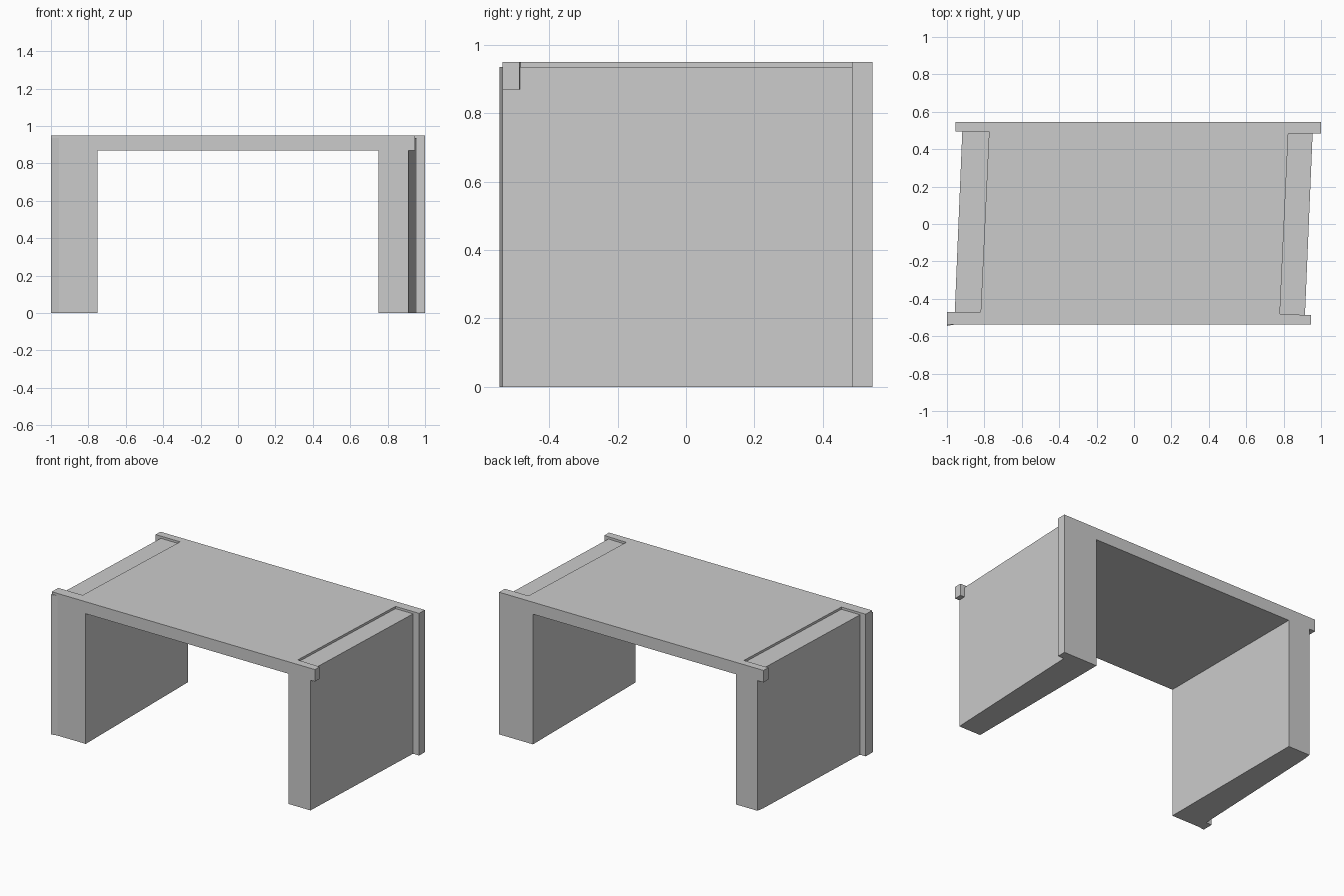
import bpy
import bmesh

if "Cube" in bpy.data.objects:
    bpy.data.objects.remove(bpy.data.objects["Cube"])


def prism(name, outline, z0, z1):
    """Extrude a plan outline (x, y) from z0 up to z1."""
    bm = bmesh.new()
    face = bm.faces.new([bm.verts.new((x, y, z0)) for x, y in outline])
    top = bmesh.ops.extrude_face_region(bm, geom=[face])
    for v in top["geom"]:
        if isinstance(v, bmesh.types.BMVert):
            v.co.z = z1
    bmesh.ops.recalc_face_normals(bm, faces=bm.faces)
    mesh = bpy.data.meshes.new(name)
    bm.to_mesh(mesh)
    bm.free()
    obj = bpy.data.objects.new(name, mesh)
    bpy.context.collection.objects.link(obj)
    return obj


FRONT, BACK = -0.537, 0.545
SOFFIT, LEDGE, TOP = 0.87, 0.935, 0.95

# Deck slab with notched sides and projecting end tabs
prism("deck", [
    (-1, FRONT), (0.945, FRONT), (0.945, -0.487), (0.78, -0.482),
    (0.825, 0.485), (1, 0.485), (1, BACK), (-0.955, BACK),
    (-0.955, 0.495), (-0.775, 0.495), (-0.82, -0.47), (-1, -0.47),
], SOFFIT, TOP)

# Side walls: straight inside, skewed outside, one pier each
prism("right_wall", [
    (0.75, FRONT), (0.912, FRONT), (0.914, -0.487), (0.955, 0.485),
    (1, 0.485), (1, BACK), (0.75, BACK),
], 0, SOFFIT)
prism("left_wall", [
    (-0.75, BACK), (-0.91, BACK), (-0.918, 0.495), (-0.958, -0.47),
    (-1, -0.47), (-1, FRONT), (-0.75, FRONT),
], 0, SOFFIT)

# Slightly sunken wall tops filling the deck notches
prism("right_ledge", [
    (0.78, -0.482), (0.914, -0.487), (0.955, 0.485), (0.825, 0.485),
], SOFFIT, LEDGE)
prism("left_ledge", [
    (-0.775, 0.495), (-0.918, 0.495), (-0.958, -0.47), (-0.82, -0.47),
], SOFFIT, LEDGE)

# Thin angled facing on the front left pier
prism("front_pier_facing", [(-1, -0.545), (-0.957, FRONT), (-1, FRONT)], 0, LEDGE)
